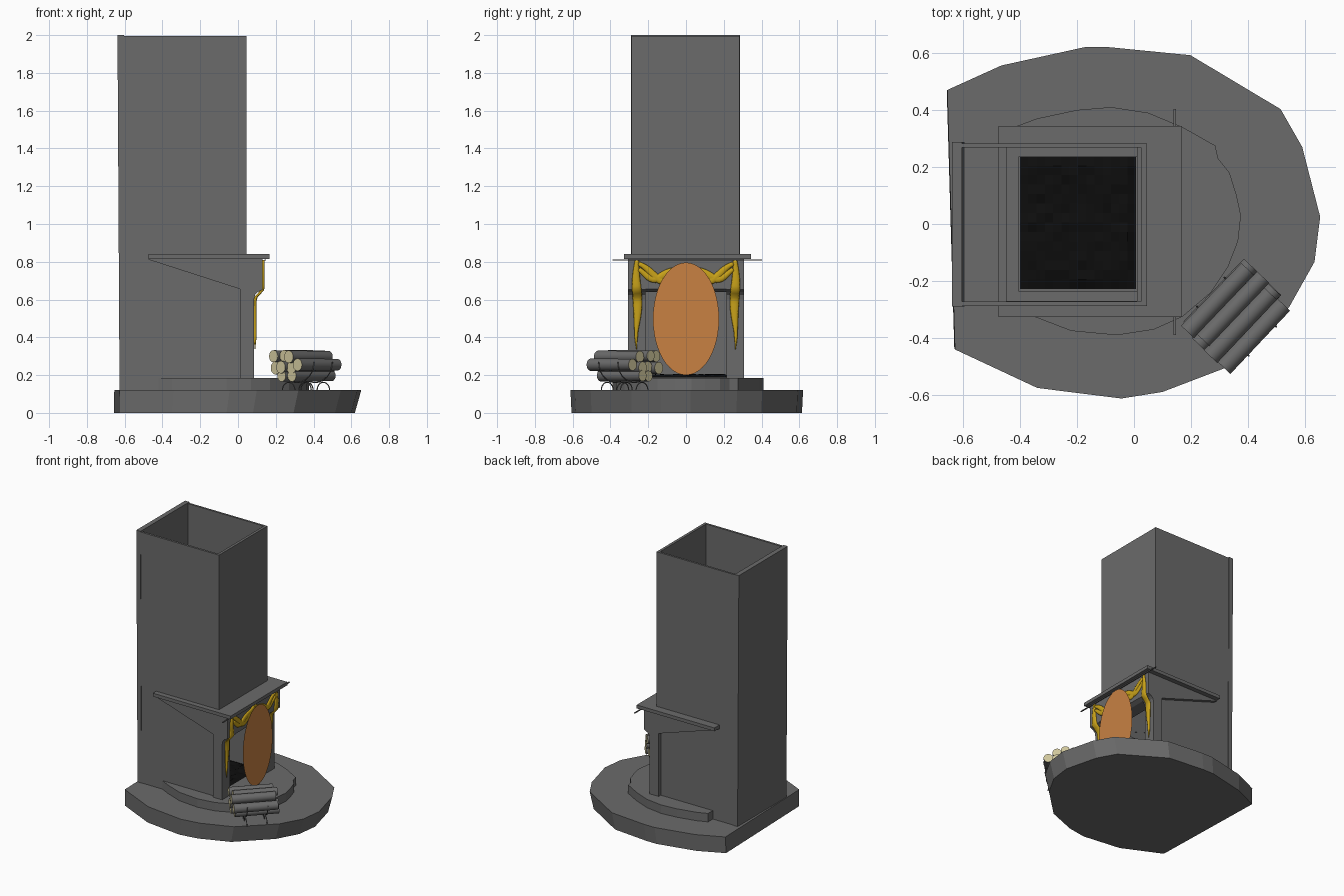
import bpy, bmesh, math, random
from mathutils import Vector, Matrix

if "Cube" in bpy.data.objects:
    bpy.data.objects.remove(bpy.data.objects["Cube"])

random.seed(4)


def material(name, rgb):
    m = bpy.data.materials.new(name)
    m.diffuse_color = (*rgb, 1)
    m.use_nodes = True
    m.node_tree.nodes["Principled BSDF"].inputs["Base Color"].default_value = m.diffuse_color
    return m


GREY = material("grey_stone", (0.145, 0.145, 0.145))
GOLD = material("gold_cloth", (0.58, 0.36, 0.01))
ORANGE = material("orange_fire", (0.58, 0.22, 0.055))
CREAM = material("cream_wood", (0.62, 0.56, 0.33))
BLACK = material("black_ash", (0.004, 0.004, 0.004))


def finish(name, bm, *mats):
    bmesh.ops.recalc_face_normals(bm, faces=bm.faces)
    me = bpy.data.meshes.new(name)
    bm.to_mesh(me)
    bm.free()
    ob = bpy.data.objects.new(name, me)
    for m in mats:
        me.materials.append(m)
    bpy.context.collection.objects.link(ob)
    return ob


def box(name, x0, x1, y0, y1, z0, z1, mat=GREY):
    bm = bmesh.new()
    bmesh.ops.create_cube(bm, size=1)
    for v in bm.verts:
        v.co = ((x0 + x1) / 2 + v.co.x * (x1 - x0), (y0 + y1) / 2 + v.co.y * (y1 - y0),
                (z0 + z1) / 2 + v.co.z * (z1 - z0))
    return finish(name, bm, mat)


def loft(name, lower, upper, mat=GREY):
    """Solid between two matching rings of points."""
    bm = bmesh.new()
    a = [bm.verts.new(p) for p in lower]
    b = [bm.verts.new(p) for p in upper]
    n = len(a)
    bm.faces.new(a)
    bm.faces.new(b)
    for i in range(n):
        bm.faces.new((a[i], a[(i + 1) % n], b[(i + 1) % n], b[i]))
    return finish(name, bm, mat)


def side_profile(name, pts, y0, y1):
    return loft(name, [(x, y0, z) for x, z in pts], [(x, y1, z) for x, z in pts])


# Two rough stone tiers
outline = [(-.655, .47), (-.465, .556), (-.174, .62), (-.086, .62), (.198, .592), (.514, .403),
           (.59, .27), (.653, .025), (.633, -.133), (.545, -.29), (.32, -.505), (.1, -.589),
           (-.044, -.612), (-.339, -.575), (-.628, -.44)]
loft("base_slab", [(x * .975 - .018, y * .99, 0) for x, y in outline],
     [(x, y, .122) for x, y in outline])
hearth = [(-.42, .34), (-.34, .37), (-.2, .4), (-.08, .41), (.05, .39), (.17, .34), (.285, .275),
          (.295, .23), (.335, .18), (.36, .1), (.375, .03), (.365, -.06), (.33, -.15), (.27, -.24),
          (.17, -.325), (.07, -.37), (-.06, -.39), (-.22, -.375), (-.35, -.325), (-.42, -.29)]
loft("hearth_step", [(x, y, .11) for x, y in hearth], [(x, y, .185) for x, y in hearth])

# Hollow chimney, back wall leaning slightly
loft("chimney_back", [(-.627, -.29, .1), (-.595, -.29, .1), (-.595, .287, .1), (-.627, .287, .1)],
     [(-.638, -.29, 2), (-.603, -.29, 2), (-.603, .287, 2), (-.638, .287, 2)])
box("chimney_front", .025, .045, -.288, .283, .655, 1.995)
for label, y0, y1 in (("right", -.288, -.272), ("left", .268, .283)):
    box("chimney_side_" + label, -.61, .045, y0, y1, .1, 1.995)

# Firebox lining
box("firebox_back", -.447, -.405, -.272, .272, .12, .66)
for s in (-1, 1):
    box("firebox_side", -.447, .02, min(s * .235, s * .275), max(s * .235, s * .275), .12, .66)

# Surround: corbelled legs, sloping cheeks, lintel
leg = [(.01, .18), (.085, .18), (.085, .6), (.09, .625), (.105, .64), (.13, .652), (.13, .816), (.01, .816)]
cheek = [(-.475, .816), (-.475, .812), (.012, .655), (.012, .816)]
for label, s in (("right", -1), ("left", 1)):
    side_profile("surround_leg_" + label, leg, s * .215, s * .308)
    side_profile("surround_cheek_" + label, cheek, s * .27, s * .308)
side_profile("lintel", [(.01, .64), (.1, .64), (.13, .655), (.13, .816), (.01, .816)], -.216, .216)

# Mantel shelf wrapped round the chimney
box("mantel_front", .03, .168, -.327, .343, .815, .84)
box("mantel_right", -.475, .03, -.327, -.275, .815, .84)
box("mantel_left", -.475, .03, .27, .343, .815, .84)
box("mantel_back", -.475, -.447, -.275, .27, .815, .84)
box("garland_rod", .139, .147, -.39, .403, .806, .812)


# Gold cloth: flattened tubes following the face of the surround
def face_x(z):
    t = min(max((z - .6) / .06, 0), 1)
    return .09 + .042 * t * t * (3 - 2 * t)


def drape(name, path, sides=10):
    bm = bmesh.new()
    rings = []
    for i, (y, z, w) in enumerate(path):
        p, q = path[max(i - 1, 0)], path[min(i + 1, len(path) - 1)]
        d = Vector((q[0] - p[0], q[1] - p[1])).normalized()
        ring = []
        for k in range(sides):
            a = 2 * math.pi * k / sides
            off = w * math.cos(a)
            ring.append(bm.verts.new((face_x(z) + min(w, .009) * math.sin(a), y - d.y * off, z + d.x * off)))
        rings.append(ring)
    for a, b in zip(rings, rings[1:]):
        for k in range(sides):
            bm.faces.new((a[k], a[(k + 1) % sides], b[(k + 1) % sides], b[k]))
    bm.faces.new(rings[0])
    bm.faces.new(rings[-1])
    for f in bm.faces:
        f.smooth = True
    return finish(name, bm, GOLD)


for label, s in (("right", -1), ("left", 1)):
    tail = []
    for i in range(25):
        t = i / 24
        w = .010 + .015 * math.sin(math.pi * min(t * 1.25, 1)) if t < .8 else .011 * (1 - t) / .2 + .001
        tail.append((s * (.26 + .004 * math.sin(t * 9)), .81 - .475 * t, w))
    drape("hanging_tail_" + label, tail)
    # two overlapping swags on each half, twisting past each other
    for n, (z0, z1, dip) in enumerate(((.79, .775, .07), (.75, .80, .055))):
        swag = []
        for i in range(21):
            t = i / 20
            z = z0 + (z1 - z0) * t - dip * math.sin(math.pi * t) + .012 * math.sin(3 * math.pi * t + 2 * n)
            swag.append((s * (.25 - .25 * t), z, .011 + .010 * math.sin(math.pi * t)))
        drape("swag_%s_%d" % (label, n), swag)

# Flat oval flame panel
bm = bmesh.new()
bm.faces.new([bm.verts.new((.163, .175 * math.cos(a), .498 + .298 * math.sin(a)))
              for a in (2 * math.pi * k / 48 for k in range(48))])
for f in bm.faces:
    if f.normal.x < 0:
        f.normal_flip()
finish("flame_panel", bm, ORANGE)

# Uneven ash bed
bm = bmesh.new()
bmesh.ops.create_grid(bm, x_segments=14, y_segments=14, size=.5)
for v in bm.verts:
    edge = max(abs(v.co.x), abs(v.co.y)) > .49
    v.co = (-.1965 + v.co.x * .407, .005 + v.co.y * .465, .188 if edge else random.uniform(.192, .206))
finish("ash_bed", bm, BLACK)

# Log stack: axis along the pile, side across it
axis = Vector((.69, .724, 0)).normalized()
side = Vector((axis.y, -axis.x, 0))
centre = Vector((.36, -.325, 0))
logs = [(-.088, .30, .032, -.005), (-.028, .302, .031, .012), (.03, .297, .033, -.012),
        (-.09, .238, .034, .012), (-.03, .242, .033, -.01), (.03, .24, .033, .008), (.09, .255, .033, -.008),
        (-.03, .195, .03, -.004), (.032, .197, .031, .01)]
for i, (s, z, r, t) in enumerate(logs):
    bm = bmesh.new()
    bmesh.ops.create_cone(bm, cap_ends=True, segments=20, radius1=r, radius2=r * .95, depth=.305)
    for f in bm.faces:
        cap = abs(f.normal.z) > .9
        f.material_index = 1 if cap else 0
        f.smooth = not cap
    turn = Vector((0, 0, 1)).rotation_difference(axis).to_matrix().to_4x4()
    pos = centre + side * s + axis * t + Vector((0, 0, z))
    bmesh.ops.transform(bm, matrix=Matrix.Translation(pos) @ turn, verts=bm.verts)
    ob = finish("log_%d" % i, bm, GREY, CREAM)
    for e in ob.data.edges:
        fs = [p for p in ob.data.polygons if e.key in p.edge_keys]
        e.use_edge_sharp = any(p.material_index for p in fs)


# Wire log rack: cradle with arched feet
def wire(name, pts):
    cu = bpy.data.curves.new(name, "CURVE")
    cu.dimensions = "3D"
    cu.bevel_depth = .003
    cu.bevel_resolution = 1
    sp = cu.splines.new("POLY")
    sp.points.add(len(pts) - 1)
    for p, co in zip(sp.points, pts):
        p.co = (*co, 1)
    cu.materials.append(GREY)
    bpy.context.collection.objects.link(bpy.data.objects.new(name, cu))


for t in (-.07, .07):
    mid = centre + axis * t
    arc = [math.pi * k / 12 for k in range(13)]
    wire("rack_cradle", [mid + side * (-.126 * math.cos(a)) + Vector((0, 0, .27 - .11 * math.sin(a))) for a in arc])
    for s in (-.06, .06):
        wire("rack_foot", [mid + side * (s - .045 * math.cos(a)) + Vector((0, 0, .122 + .04 * math.sin(a))) for a in arc])
